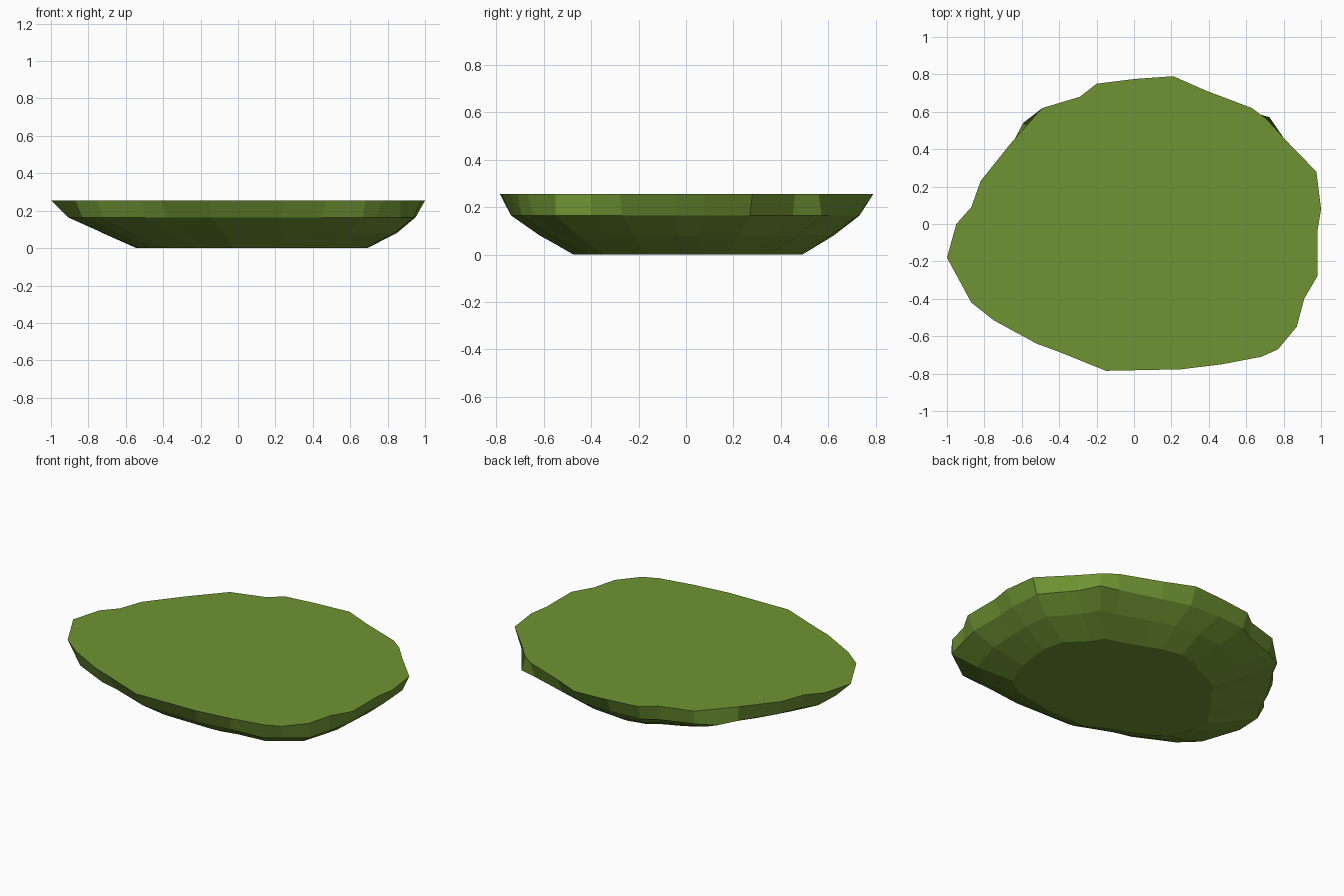
import bpy, bmesh

# Rim outline, counter-clockwise: x, y, and how far the belly ring sits in or out
RIM = [
    (1.00, 0.08, 0.95), (0.975, 0.28, 0.96), (0.80, 0.46, 0.98), (0.71, 0.56, 1.02),
    (0.63, 0.62, 0.97), (0.38, 0.715, 0.95), (0.21, 0.79, 0.92), (0.00, 0.775, 0.945),
    (-0.20, 0.75, 0.96), (-0.29, 0.68, 0.98), (-0.49, 0.62, 0.97), (-0.575, 0.525, 1.03),
    (-0.66, 0.43, 0.99), (-0.82, 0.23, 0.96), (-0.87, 0.09, 0.97), (-0.95, 0.00, 0.95),
    (-1.00, -0.18, 0.91), (-0.87, -0.42, 0.955), (-0.75, -0.515, 0.97), (-0.52, -0.64, 0.955),
    (-0.41, -0.68, 0.94), (-0.15, -0.785, 0.93), (0.25, -0.777, 0.95), (0.47, -0.75, 0.95),
    (0.68, -0.71, 0.98), (0.77, -0.67, 0.96), (0.87, -0.55, 1.00), (0.91, -0.40, 1.00),
    (0.98, -0.28, 0.96), (0.98, -0.04, 0.96),
]
TOP_Z = 0.255
# Lower rings: height, scale of the belly ring, sideways shift, rounding of diagonals
LOWER = [(0.165, 1.0, 0.0, 0.0), (0.08, 0.85, 0.045, 0.03), (0.0, 0.67, 0.062, 0.08)]

green = bpy.data.materials.new("moss green")
green.diffuse_color = (0.16, 0.295, 0.033, 1)


def lower_point(x, y, belly, z, scale, shift, rounding):
    f = belly * scale * (1 - rounding * abs(2 * x * y) / (x * x + y * y))
    return (x * f + shift, y * f, z)


# Flat-topped mound of ground: stacked rings joined by quads, capped at both ends
bm = bmesh.new()
rings = [[bm.verts.new((x, y, TOP_Z)) for x, y, _ in RIM]]
for ring in LOWER:
    rings.append([bm.verts.new(lower_point(*p, *ring)) for p in RIM])
n = len(RIM)
for up, low in zip(rings, rings[1:]):
    for i in range(n):
        j = (i + 1) % n
        bm.faces.new((up[i], low[i], low[j], up[j]))
bm.faces.new(rings[0])
bm.faces.new(rings[-1][::-1])
bmesh.ops.recalc_face_normals(bm, faces=bm.faces)

mesh = bpy.data.meshes.new("ground_slab")
bm.to_mesh(mesh)
bm.free()
mesh.materials.append(green)
bpy.context.collection.objects.link(bpy.data.objects.new("ground_slab", mesh))
